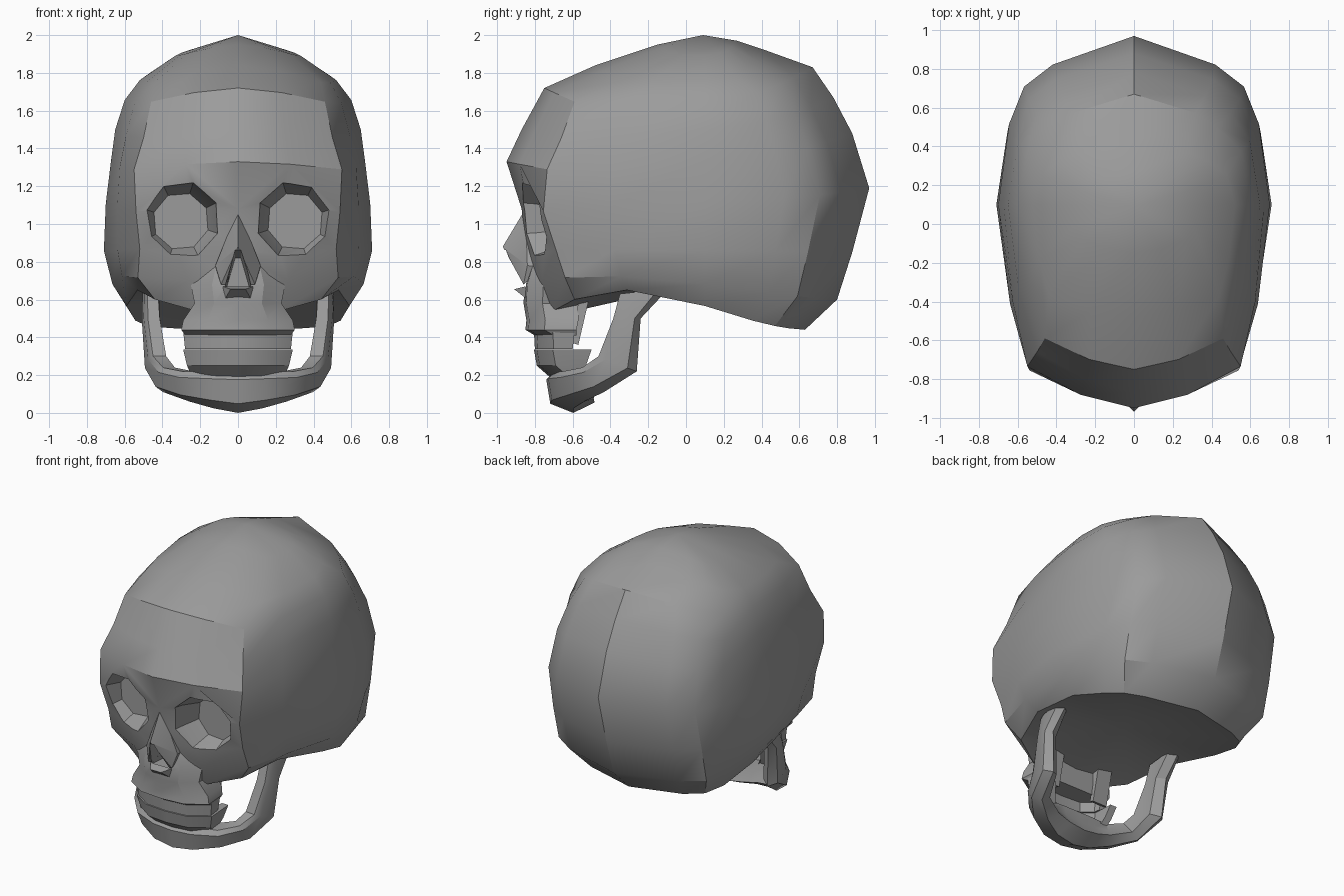
import bpy, bmesh, math
from mathutils import Vector

if "Cube" in bpy.data.objects:
    bpy.data.objects.remove(bpy.data.objects["Cube"])

bone = bpy.data.materials.new("bone_grey")
bone.use_nodes = True
GREY = (0.33, 0.33, 0.33, 1)
bone.diffuse_color = GREY
bone.node_tree.nodes["Principled BSDF"].inputs["Base Color"].default_value = GREY


def finish(name, bm):
    bmesh.ops.recalc_face_normals(bm, faces=bm.faces)
    mesh = bpy.data.meshes.new(name)
    bm.to_mesh(mesh)
    bm.free()
    mesh.materials.append(bone)
    ob = bpy.data.objects.new(name, mesh)
    bpy.context.collection.objects.link(ob)
    return ob


def loft(name, rings, start=None, end=None):
    """Skin closed rings; each end is a flat cap or a fan to a point."""
    bm = bmesh.new()
    loops = [[bm.verts.new(p) for p in ring] for ring in rings]
    n = len(loops[0])
    for a, b in zip(loops, loops[1:]):
        for i in range(n):
            j = (i + 1) % n
            bm.faces.new((a[i], a[j], b[j], b[i]))
    for loop, tip in ((loops[0], start), (loops[-1], end)):
        if tip is None:
            bm.faces.new(loop)
        else:
            t = bm.verts.new(tip)
            for i in range(n):
                bm.faces.new((loop[i], loop[(i + 1) % n], t))
    return finish(name, bm)


def hull(name, points):
    bm = bmesh.new()
    for p in points:
        bm.verts.new(p)
    bmesh.ops.convex_hull(bm, input=bm.verts)
    return finish(name, bm)


def mirror_ring(half):
    """Half ring that starts and ends on x = 0."""
    return half + [(-x, y, z) for x, y, z in reversed(half[1:-1])]


def lerp(a, b, t):
    return a + (b - a) * t


def cut(ob, cutters):
    bpy.context.view_layer.objects.active = ob
    for c in cutters:
        mod = ob.modifiers.new("cut", 'BOOLEAN')
        mod.operation, mod.solver, mod.object = 'DIFFERENCE', 'EXACT', c
        bpy.ops.object.modifier_apply(modifier=mod.name)


# Cranium: tilted rings from base to crown, arched at the base, drooping sideways on top
def cranium_ring(zf, zb, yf, xc, yc, w, yb, arch=0, droop=0, back=1):
    d = yb - 0.1
    half = [(0, yf), (0.5 * xc, lerp(yf, yc, 0.32)), (xc, yc),
            (lerp(xc, w, 0.62), lerp(yc, 0.1, 0.4)), (w, 0.1),
            (0.92 * w, 0.1 + 0.48 * d), (0.81 * w * back, 0.1 + 0.7 * d),
            (0.6 * w * back, 0.1 + 0.83 * d), (0, yb)]
    out = []
    for x, y in half:
        t = (y - yf) / (yb - yf)
        z = lerp(zf, zb, t) + arch * 6.75 * t * (1 - t) ** 2 - droop * (x / w) ** 1.6
        out.append((x, y, z))
    return mirror_ring(out)


levels = [
    (.50, .44, -.76, .44, -.59, .59, .63, .17),
    (.69, .60, -.82, .53, -.64, .665, .80, .06, 0, 1.06),
    (.87, .85, -.85, .52, -.69, .71, .88),
    (1.08, 1.19, -.87, .54, -.755, .70, .97, 0, .03),
    (1.33, 1.48, -.95, .55, -.735, .672, .88, 0, .08),
    (1.50, 1.67, -.87, .50, -.66, .65, .78, 0, .10, .95),
    (1.72, 1.83, -.75, .46, -.59, .60, .67, 0, .13, .88),
    (1.84, 1.92, -.48, .44, -.37, .52, .42, 0, .13, .9),
    (1.95, 1.97, -.15, .27, -.08, .33, .27, 0, .07),
]
cranium = loft("cranium", [cranium_ring(*l) for l in levels],
               start=(0, -.1, .65), end=(0, .09, 2))

# Nose bridge
nose = hull("nose_bridge", [(0, -.85, 1.08), (0, -.97, .88), (0, -.75, .95)] +
            [(s * x, y, z) for s in (1, -1)
             for x, y, z in ((.12, -.84, .78), (.12, -.75, .77), (.09, -.86, .68))])

# Upper jaw block with a rounded front
upper_jaw = loft("upper_jaw", [
    mirror_ring([(0, yf, z), (.55 * x, yf + .015, z), (x, yf + .1, z),
                 (.95 * x, yb, z), (0, yb, z)])
    for z, x, yf, yb in (
        (.41, .28, -.80, -.58), (.44, .30, -.85, -.58), (.49, .29, -.845, -.57),
        (.58, .23, -.86, -.57), (.68, .25, -.855, -.57), (.80, .20, -.82, -.55))])


# Teeth: horseshoe bands open towards the back
def teeth_band(name, rows):
    rings = []
    for z, x, yf, yb in rows:
        outer = [(.95 * x, yb), (x, yf + .1), (.55 * x, yf + .015), (0, yf)]
        inner = [(0, yf + .09), (.5 * x, yf + .1), (x - .07, yf + .16), (.95 * x - .05, yb)]
        side = outer + [(-a, b) for a, b in reversed(outer[:-1])]
        back = [(-a, b) for a, b in reversed(inner)] + inner[1:]
        rings.append([(a, b, z) for a, b in side + back])
    return loft(name, rings)


upper_teeth = teeth_band("upper_teeth", [(.337, .28, -.80, -.60), (.43, .29, -.805, -.59)])
lower_teeth = teeth_band("lower_teeth", [
    (.18, .24, -.71, -.56), (.25, .27, -.79, -.53), (.335, .29, -.805, -.50)])
spine = hull("nasal_spine", [(x, y, z) for x, y, z in (
    (.08, -.85, .67), (-.08, -.85, .67), (.04, -.91, .655), (-.04, -.91, .655),
    (.07, -.84, .60), (-.07, -.84, .60))])

# Eye sockets and nasal opening
cutters = []
for s in (1, -1):
    rings = []
    for y, r in ((-1.05, .24), (-.80, .198), (-.66, .15)):
        rings.append([(s * .302 + r * math.cos((i + .4 * s) * math.pi / 4), y,
                       1.015 + 1.02 * r * math.sin((i + .4 * s) * math.pi / 4))
                      for i in range(8)])
    cutters.append(loft("socket_cutter", rings))
nostril = loft("nasal_cutter", [[(-w, y, .665), (w, y, .665), (.015, y, top), (-.015, y, top)]
                                for y, w, top in ((-1.05, .09, .88), (-.74, .06, .82))])
cut(cranium, cutters + [nostril])
cut(nose, cutters + [nostril])
cut(upper_jaw, [nostril])
for c in cutters + [nostril]:
    c.hide_render = True
    c.hide_set(True)

# Bony struts behind the upper jaw
struts = [hull("jaw_strut", [(s * x, y, z) for x in (.14, .25) for y, z in (
    (-.60, .37), (-.57, .36), (-.56, .66), (-.50, .66))]) for s in (1, -1)]

# Lower jaw: one swept band from hinge to hinge through the chin
stations = [  # upper or front edge, lower or back edge, outward direction, thickness
    ((.455, -.35, .63), (.46, -.09, .66), (1, 0), .08),
    ((.45, -.385, .50), (.46, -.24, .50), (1, 0), .09),
    ((.42, -.46, .30), (.44, -.26, .22), (1, -.1), .10),
    ((.37, -.53, .24), (.39, -.43, .11), (.8, -.6), .11),
    ((.27, -.61, .22), (.25, -.53, .06), (.55, -.85), .16),
    ((.13, -.63, .22), (.13, -.58, .025), (.15, -1), .21),
    ((0, -.635, .22), (0, -.58, .0), (0, -1), .22),
]


def jaw_section(a, b, n, t, s):
    a, b, n = Vector(a), Vector(b), Vector((*n, 0)).normalized() * t / 2
    pts = (a - n * .8, a + n * .6, a.lerp(b, .2) + n * 1.05, a.lerp(b, .78) + n * 1.15,
           b + n * .15, a.lerp(b, .75) - n, a.lerp(b, .4) - n * .8)
    return [(s * p.x, p.y, p.z) for p in pts]


band = [jaw_section(*st, 1) for st in stations]
band += [jaw_section(*st, -1) for st in reversed(stations[:-1])]
lower_jaw = loft("lower_jaw", band)

# Smooth shading with crisp edges
bpy.ops.object.select_all(action='DESELECT')
for ob in [cranium, nose, upper_jaw, upper_teeth, lower_teeth, spine, lower_jaw] + struts:
    ob.select_set(True)
bpy.context.view_layer.objects.active = cranium
bpy.ops.object.shade_smooth_by_angle(angle=math.radians(30))
